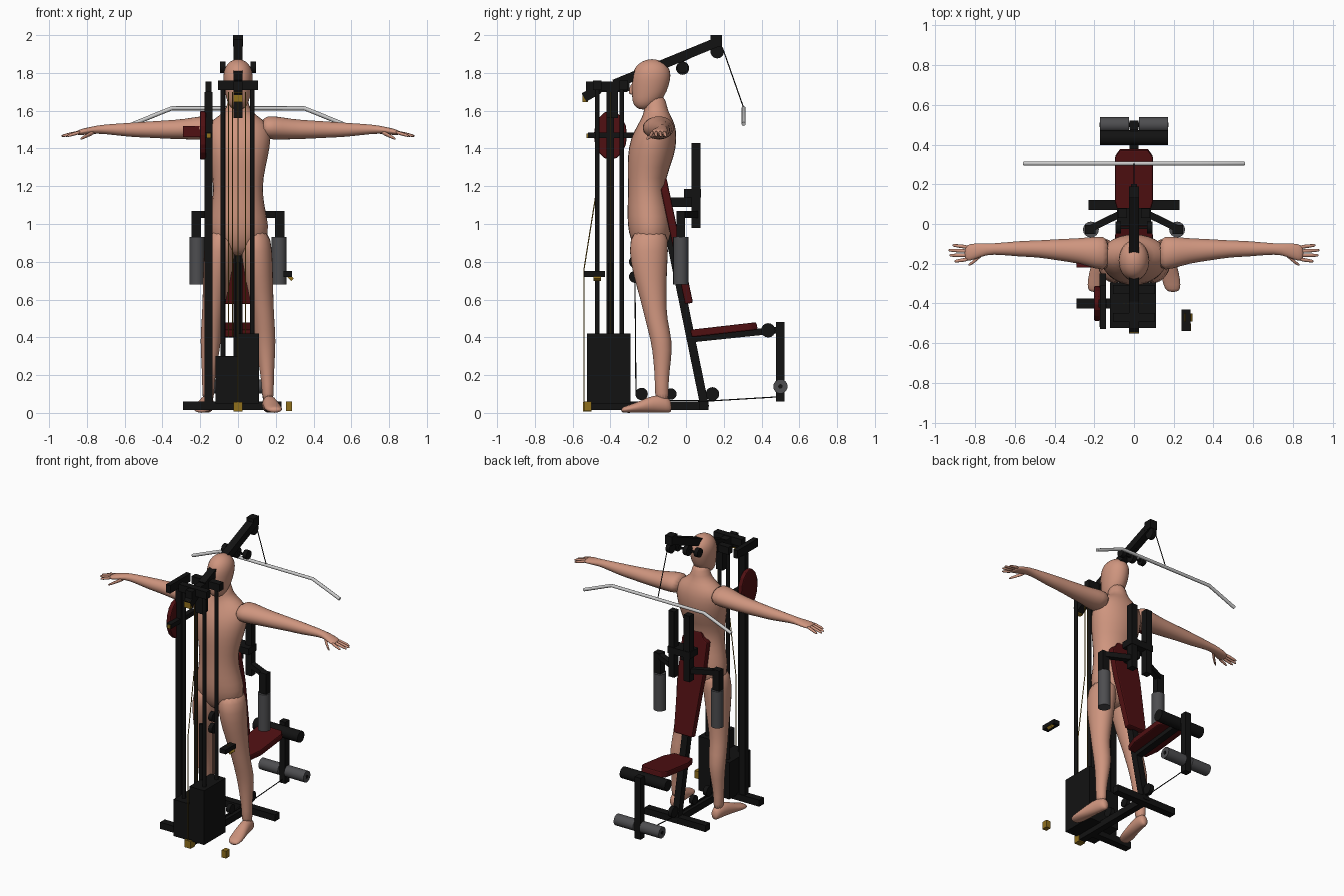
import bpy, bmesh, math
from mathutils import Vector

cube = bpy.data.objects.get("Cube")
if cube:
    bpy.data.objects.remove(cube, do_unlink=True)


def material(name, r, g, b):
    m = bpy.data.materials.new(name)
    m.use_nodes = True
    m.diffuse_color = (r, g, b, 1)
    m.node_tree.nodes["Principled BSDF"].inputs["Base Color"].default_value = (r, g, b, 1)
    return m


SKIN = material("skin", .62, .30, .21)
BLACK = material("black_steel", .006, .006, .006)
RED = material("dark_red_vinyl", .08, .005, .006)
GREY = material("grey_foam", .075, .075, .08)
SILVER = material("silver_steel", .6, .6, .6)
GOLD = material("gold_trim", .28, .16, .012)


def finish(name, bm, mat, smooth=False):
    bmesh.ops.recalc_face_normals(bm, faces=bm.faces)
    me = bpy.data.meshes.new(name)
    bm.to_mesh(me)
    bm.free()
    me.materials.append(mat)
    ob = bpy.data.objects.new(name, me)
    bpy.context.collection.objects.link(ob)
    if smooth:
        bpy.ops.object.select_all(action='DESELECT')
        ob.select_set(True)
        bpy.context.view_layer.objects.active = ob
        bpy.ops.object.shade_smooth_by_angle(angle=math.radians(40))
    return ob


def box(name, x, y, z, mat=BLACK):
    bm = bmesh.new()
    bmesh.ops.create_cube(bm, size=1)
    for v in bm.verts:
        v.co = [(a + b) / 2 + c * (b - a) for (a, b), c in zip((x, y, z), v.co)]
    return finish(name, bm, mat)


def between(bm, p, q):
    p, q = Vector(p), Vector(q)
    rot = (q - p).to_track_quat('Z', 'Y')
    for v in bm.verts:
        v.co = rot @ v.co + (p + q) / 2


def beam(name, p, q, w, h, mat=BLACK):
    bm = bmesh.new()
    bmesh.ops.create_cube(bm, size=1)
    length = (Vector(q) - Vector(p)).length
    for v in bm.verts:
        v.co = (v.co.x * w, v.co.y * h, v.co.z * length)
    between(bm, p, q)
    return finish(name, bm, mat)


def rod(name, p, q, r, mat=BLACK, sides=16):
    bm = bmesh.new()
    bmesh.ops.create_cone(bm, cap_ends=True, segments=sides, radius1=r, radius2=r,
                          depth=(Vector(q) - Vector(p)).length)
    between(bm, p, q)
    return finish(name, bm, mat, True)


def tube(name, points, r, mat):
    cu = bpy.data.curves.new(name, 'CURVE')
    cu.dimensions = '3D'
    cu.bevel_depth, cu.bevel_resolution, cu.use_fill_caps = r, 2, True
    sp = cu.splines.new('POLY')
    sp.points.add(len(points) - 1)
    for pt, co in zip(sp.points, points):
        pt.co = (*co, 1)
    cu.materials.append(mat)
    ob = bpy.data.objects.new(name, cu)
    bpy.context.collection.objects.link(ob)


def loft(name, rings, axis, mat=SKIN, sides=14):
    """Skin elliptical rings (centre, radius a, radius b) across the given axis."""
    bm = bmesh.new()
    u, w = [i for i in range(3) if i != axis]
    loops = []
    for c, a, b in rings:
        loop = []
        for k in range(sides):
            t = math.tau * k / sides
            co = list(c)
            co[u] += a * math.cos(t)
            co[w] += b * math.sin(t)
            loop.append(bm.verts.new(co))
        loops.append(loop)
    for lo, hi in zip(loops, loops[1:]):
        for k in range(sides):
            n = (k + 1) % sides
            bm.faces.new((lo[k], lo[n], hi[n], hi[k]))
    bm.faces.new(loops[0])
    bm.faces.new(loops[-1])
    ob = finish(name, bm, mat)
    ob.data.shade_smooth()
    sub = ob.modifiers.new("smooth", 'SUBSURF')
    sub.levels = sub.render_levels = 1


def pad(name, outline, place, thick, mat=RED):
    """Extrude a flat outline, placed in space by a function of (s, t, depth)."""
    bm = bmesh.new()
    f = bm.faces.new([bm.verts.new(place(s, t, 0)) for s, t in outline])
    ext = bmesh.ops.extrude_face_region(bm, geom=[f])
    move = Vector(place(0, 0, thick)) - Vector(place(0, 0, 0))
    bmesh.ops.translate(bm, vec=move, verts=[g for g in ext["geom"] if isinstance(g, bmesh.types.BMVert)])
    ob = finish(name, bm, mat)
    bev = ob.modifiers.new("soft_edge", 'BEVEL')
    bev.width, bev.segments = .008, 2


def pulley(name, x, y, z, r):
    rod(name, (x - .014, y, z), (x + .014, y, z), r, BLACK, 20)


# Standing figure: torso, head
loft("torso", [((0, y, z), a, b) for z, y, a, b in (
    (.83, -.19, .05, .05), (.88, -.19, .13, .09), (.95, -.19, .172, .118), (1.04, -.195, .157, .12),
    (1.14, -.205, .135, .105), (1.24, -.21, .135, .1), (1.36, -.185, .165, .13), (1.46, -.17, .182, .126),
    (1.53, -.155, .17, .1), (1.575, -.155, .1, .075), (1.61, -.16, .058, .062), (1.69, -.165, .055, .055))], 2)
loft("head", [((0, y, z), a, b) for z, y, a, b in (
    (1.605, -.225, .025, .025), (1.63, -.22, .052, .062), (1.67, -.2, .066, .088), (1.73, -.19, .076, .101),
    (1.79, -.182, .083, .108), (1.835, -.18, .07, .09), (1.862, -.18, .043, .055), (1.873, -.18, .012, .015))], 2)
loft("nose", [((0, y, z), a, a) for z, y, a in ((1.685, -.287, .012), (1.7, -.293, .015), (1.75, -.28, .008))], 2)

for s, side in ((1, "left"), (-1, "right")):
    # Legs and feet
    loft(side + "_leg", [((s * x, y, z), a, b) for z, x, y, a, b in (
        (.98, .085, -.19, .08, .1), (.86, .098, -.2, .087, .108), (.72, .11, -.19, .077, .09),
        (.6, .125, -.172, .064, .07), (.5, .137, -.16, .056, .06), (.38, .145, -.128, .057, .058),
        (.28, .15, -.125, .045, .048), (.15, .158, -.13, .031, .034), (.05, .158, -.125, .034, .042))], 2)
    loft(side + "_foot", [((s * x, y, z), a, z) for y, x, a, z in (
        (-.075, .156, .02, .03), (-.1, .158, .035, .045), (-.17, .168, .038, .05),
        (-.25, .182, .047, .03), (-.31, .192, .046, .02), (-.345, .197, .03, .014))], 1)
    # Arms, hands and fingers
    loft(side + "_arm", [((s * x, y, z), a, b) for x, y, z, a, b in (
        (.12, -.15, 1.51, .09, .06), (.19, -.145, 1.51, .085, .066), (.28, -.135, 1.502, .064, .055),
        (.38, -.13, 1.5, .056, .05), (.49, -.125, 1.5, .042, .043), (.57, -.125, 1.498, .042, .039),
        (.72, -.125, 1.503, .025, .024), (.77, -.13, 1.497, .036, .02), (.83, -.145, 1.487, .045, .017),
        (.855, -.147, 1.482, .036, .012))], 0)
    for k, (tip, ty) in enumerate(((.915, -.107), (.935, -.132), (.93, -.158), (.905, -.188))):
        by = -.117 - .02 * k
        loft(f"{side}_finger_{k + 1}", [((s * (.83 + (tip - .83) * t), by + (ty - by) * t, 1.488 - .022 * t), r, r)
                                        for t, r in ((0, .011), (.55, .01), (.92, .008), (1, .004))], 0, sides=8)
    loft(side + "_thumb", [((s * x, y, z), r, r) for x, y, z, r in (
        (.755, -.14, 1.49, .014), (.79, -.175, 1.473, .012), (.825, -.203, 1.455, .009), (.835, -.207, 1.45, .004))],
        0, sides=8)

# Base frame
box("base_rail", (-.022, .022), (-.53, .11), (.015, .06))
box("rear_base_bar", (-.23, .23), (.07, .12), (.015, .06))
box("side_base_bar", (-.29, 0), (-.425, -.375), (.015, .06))
box("base_end_cap", (-.024, .024), (-.545, -.5), (.008, .058), GOLD)

# Weight stacks and guide rods
box("tall_weight_stack", (0, .112), (-.525, -.295), (.05, .42))
box("short_weight_stack", (-.12, 0), (-.525, -.295), (.05, .3))
for x in (-.08, .075):
    for y in (-.47, -.34):
        rod("guide_rod", (x, y, .05), (x, y, 1.73), .0125)
rod("selector_rod", (0, -.4, .4), (0, -.4, .8), .012)

# Tall side post with its head
box("side_post", (-.178, -.135), (-.42, -.38), (.04, 1.7))
box("side_post_head", (-.172, -.14), (-.53, -.31), (1.7, 1.755))

# Top frame and boom
box("top_rail", (-.025, .025), (-.53, -.3), (1.705, 1.755))
for y in (-.47, -.33):
    box("top_cross_bar", (-.105, .105), (y - .022, y + .022), (1.71, 1.76))
beam("top_front_bracket", (0, -.54, 1.67), (0, -.46, 1.715), .05, .05)
box("top_end_cap", (-.024, .024), (-.548, -.52), (1.645, 1.695), GOLD)
beam("boom", (0, -.38, 1.74), (0, .165, 1.963), .05, .05)
box("boom_tip", (-.026, .026), (.13, .19), (1.94, 2.0))
box("pulley_hanger", (-.025, .025), (-.42, -.36), (1.56, 1.72))

# Pulleys
for y, z, r in ((-.018, 1.825, .035), (.165, 1.913, .036), (-.235, .1, .033), (-.08, .1, .03),
                (.14, .1, .036), (-.27, .8, .032), (-.27, .72, .032)):
    pulley("pulley", 0, y, z, r)
for x in (-.08, .08):
    pulley("side_pulley", x, -.018, 1.83, .03)
box("pulley_axle", (-.08, .08), (-.024, -.012), (1.82, 1.832))

# Pull-down bar and cables
tube("pulldown_bar", [(-.555, .305, 1.53), (-.35, .305, 1.613), (.35, .305, 1.613), (.555, .305, 1.53)], .011, SILVER)
tube("pulldown_cable", [(0, -.018, 1.86), (0, .165, 1.949), (0, .198, 1.92), (0, .305, 1.615)], .003, BLACK)
tube("low_cable", [(0, -.235, .067), (0, .14, .064), (0, .49, .085)], .003, BLACK)
tube("front_cable", [(0, -.47, 1.7), (0, -.47, 1.2), (0, -.54, .76), (0, -.54, .05)], .003, GOLD)
for x in (-.05, -.03, .04):
    tube("stack_cable", [(x, -.4, .4), (x, -.4, 1.7)], .0025, GOLD)
tube("rear_cable", [(0, -.27, .7), (0, -.265, .1)], .003, BLACK)

# Slanted spine, backrest and seat
beam("back_spine", (0, .1, .03), (0, -.125, 1.13), .045, .045)


def back_plane(s, t, d):
    return (s, -.145 + .14 * t + d, 1.235 - .66 * t + .2 * d)


pad("backrest", [(-.045, 0), (.045, 0), (.06, .05), (.095, .08), (.095, .4), (.07, 1), (-.07, 1),
                 (-.095, .4), (-.095, .08), (-.06, .05)], back_plane, .042)


def seat_plane(s, t, d):
    return (s, .03 + .35 * t - .2 * d, .4 + .04 * t + d)


pad("seat", [(-.07, 0), (.07, 0), (.095, .25), (.095, .9), (.07, 1), (-.07, 1), (-.095, .9), (-.095, .25)],
    seat_plane, .04)
beam("seat_rail", (0, .02, .39), (0, .45, .435), .045, .035)

# Leg lever with rollers
box("leg_lever", (-.022, .022), (.477, .522), (.06, .48))
box("lever_hinge", (-.02, .02), (.42, .48), (.42, .455))
rod("upper_roller", (-.17, .435, .437), (.17, .435, .437), .038)
for a, b in ((-.17, -.024), (.024, .17)):
    rod("lower_roller", (a, .5, .14), (b, .5, .14), .038, GREY)
rod("roller_axle", (-.173, .5, .14), (.173, .5, .14), .012)

# Swing arms with foam pads
box("arm_bracket", (-.085, .085), (-.01, .08), (1.14, 1.185))
box("bracket_stay", (-.022, .022), (-.13, .03), (1.09, 1.14))
for s, side in ((1, "left"), (-1, "right")):
    box(side + "_press_post", sorted((s * .035, s * .08)), (.03, .077), (.98, 1.43))
    beam(side + "_swing_arm", (s * .06, .055, 1.05), (s * .23, -.028, 1.05), .035, .035)
    box(side + "_swing_drop", sorted((s * .195, s * .247)), (-.05, -.005), (.92, 1.07))
    rod(side + "_foam_pad", (s * .217, -.028, .68), (s * .217, -.028, .93), .04, GREY)

# Curl pad beside the tall post
pad("curl_pad", [(.08 * math.cos(a) * 1.1, .13 * math.sin(a)) for a in [math.tau * k / 16 for k in range(16)]],
    lambda s, t, d: (-.17 - d, -.4 + s, 1.47 + t), .032)
box("curl_pad_bar", (-.175, -.14), (-.52, -.25), (1.455, 1.485))
box("curl_pad_bolt", (-.165, -.145), (-.526, -.518), (1.455, 1.48), GOLD)
box("arm_cushion", (-.29, -.2), (-.22, -.18), (1.46, 1.52), RED)

# Loose handle and floor hook
box("strap_handle", (.24, .285), (-.54, -.43), (.72, .75))
beam("handle_strap", (.25, -.47, .745), (.288, -.47, .705), .04, .02, GOLD)
box("floor_hook", (.255, .287), (-.54, -.5), (.01, .06), GOLD)
